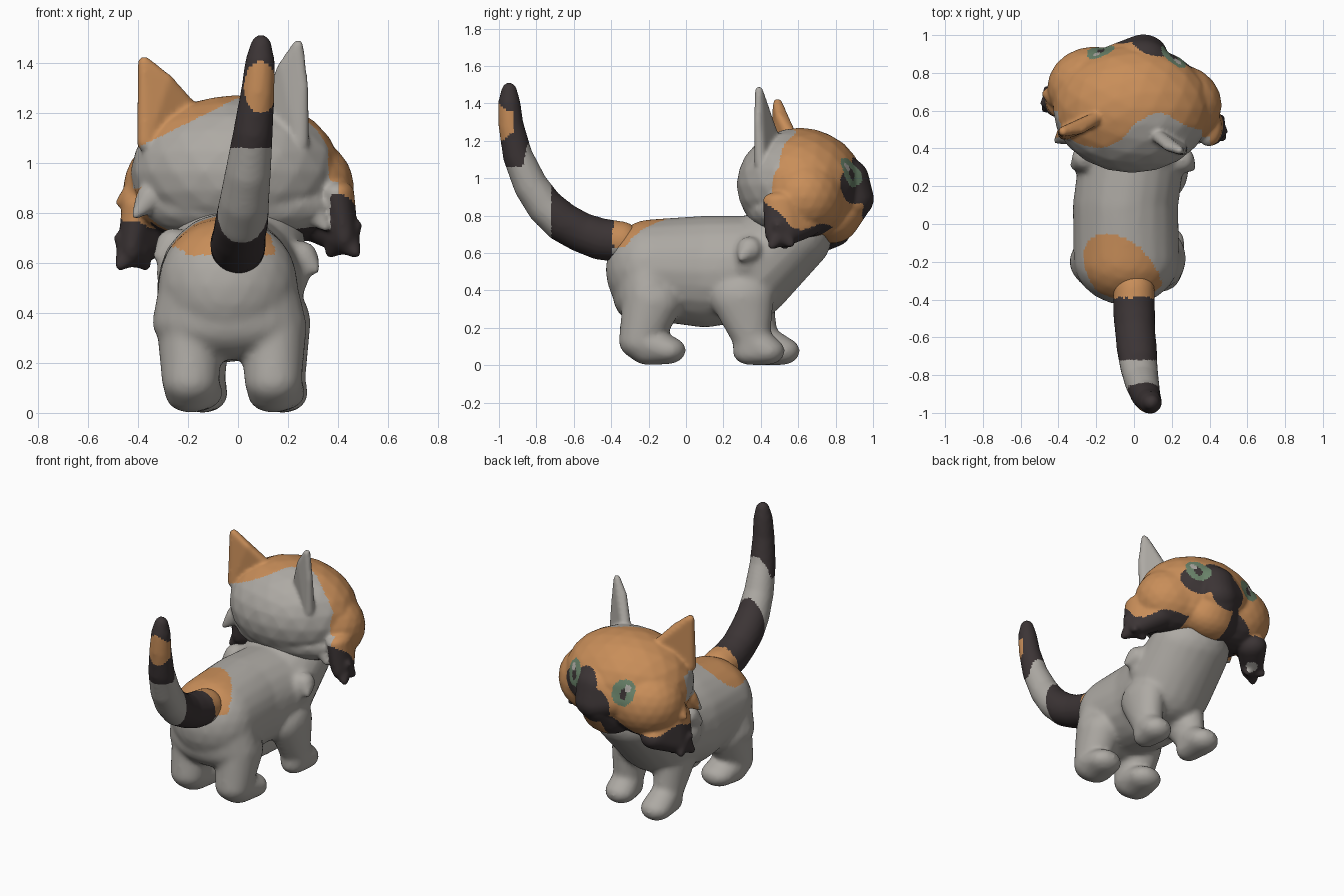
import bpy, bmesh, math
from mathutils import Vector, Matrix

cube = bpy.data.objects.get("Cube")
if cube:
    bpy.data.objects.remove(cube)


def material(name, rgb):
    m = bpy.data.materials.new(name)
    m.use_nodes = True
    m.diffuse_color = (*rgb, 1)
    m.node_tree.nodes["Principled BSDF"].inputs["Base Color"].default_value = (*rgb, 1)
    return m


MATS = [material("grey fur", (.42, .40, .37)), material("orange fur", (.58, .27, .1)),
        material("dark fur", (.045, .035, .036)), material("green eye", (.14, .22, .14))]
GREY, ORANGE, DARK, GREEN = range(4)


def ball(x, y, z, rx, ry=None, rz=None):
    """Ellipsoid given by centre and radii."""
    return Vector((x, y, z)), (rx, ry or rx, rz or ry or rx)


def hull(bm, *balls):
    """Add the skin stretched around some ellipsoids."""
    part = bmesh.new()
    for centre, radii in balls:
        bmesh.ops.create_icosphere(part, subdivisions=3, radius=1,
                                   matrix=Matrix.Translation(centre) @ Matrix.Diagonal((*radii, 1)))
    bmesh.ops.delete(part, geom=part.edges[:] + part.faces[:], context='EDGES_FACES')
    found = bmesh.ops.convex_hull(part, input=part.verts[:])
    loose = {v for v in found["geom_interior"] + found["geom_unused"] if isinstance(v, bmesh.types.BMVert)}
    bmesh.ops.delete(part, geom=list(loose), context='VERTS')
    mesh = bpy.data.meshes.new("part")
    part.to_mesh(mesh)
    part.free()
    bm.from_mesh(mesh)
    bpy.data.meshes.remove(mesh)


def chain(bm, balls):
    for a, b in zip(balls, balls[1:]):
        hull(bm, a, b)


def sculpt(name, bm, voxel, rounds, rule):
    """Fuse the parts into one soft skin and colour its faces by a rule."""
    mesh = bpy.data.meshes.new(name)
    bm.to_mesh(mesh)
    bm.free()
    ob = bpy.data.objects.new(name, mesh)
    bpy.context.collection.objects.link(ob)
    fuse = ob.modifiers.new("fuse", 'REMESH')
    fuse.mode, fuse.voxel_size = 'VOXEL', voxel
    soft = ob.modifiers.new("soften", 'SMOOTH')
    soft.factor, soft.iterations = .5, rounds
    skin = bpy.data.meshes.new_from_object(ob.evaluated_get(bpy.context.evaluated_depsgraph_get()))
    ob.modifiers.clear()
    ob.data = skin
    skin.materials.clear()
    for m in MATS:
        skin.materials.append(m)
    for f in skin.polygons:
        f.material_index = rule(f.center, f.normal)
        f.use_smooth = True


# Body: rump, belly, chest and neck
bm = bmesh.new()
chain(bm, [ball(-.04, -.19, .51, .28, .24, .27), ball(-.045, .1, .5, .28, .2, .3),
           ball(-.01, .36, .52, .28, .22, .28), ball(0, .54, .68, .27, .24, .2)])
hull(bm, ball(-.035, -.2, .36, .31, .19, .15), ball(-.04, -.2, .5, .28, .2, .15))
hull(bm, ball(-.02, .32, .56, .31, .14, .2))
# Legs and paws; the model's right forepaw steps ahead
for x in (-.19, .14):
    heel = ball(x, -.245, .13, .115, .115, .1)
    hull(bm, ball(x, -.18, .34, .135, .16, .14), heel)
    hull(bm, heel, ball(x, -.2, .07, .1, .1, .07), ball(x + .02, -.1, .08, .11, .1, .075))
for x, step in ((-.14, .08), (.18, 0)):
    ankle = ball(x, .35 + step / 2, .14, .09, .1, .09)
    hull(bm, ball(x, .3, .36, .11, .17, .14), ankle)
    hull(bm, ankle, ball(x, .34 + step / 2, .07, .08, .09, .07), ball(x, .43 + step, .075, .1, .1, .075))
# Shoulder tufts
for x, y, z in ((.315, .29, .57), (-.325, .3, .62)):
    hull(bm, ball(x * .8, y + .05, z + .05, .07), ball(x, y, z, .016))


def body_colour(c, n):
    # Orange patch slanting over the rump to the tail
    patch = ((c.x + .085 + .4 * (c.y + .2)) / .19) ** 2 + ((c.y + .27) / .22) ** 2
    return ORANGE if patch < 1 and c.z > .63 else GREY


sculpt("body", bm, .016, 8, body_colour)

# Tail sweeping back and up
bm = bmesh.new()
chain(bm, [ball(0, -.35, .66, .11), ball(0, -.46, .675, .112), ball(.005, -.56, .71, .107),
           ball(.015, -.66, .765, .107), ball(.025, -.75, .845, .1), ball(.04, -.83, .96, .092),
           ball(.06, -.9, 1.12, .08), ball(.078, -.935, 1.28, .068), ball(.088, -.945, 1.4, .06),
           ball(.092, -.945, 1.47, .042)])


def tail_colour(c, n):
    if c.z > 1.06 + .14 * max(0, n.y):
        spot = ((c.x - .09) / .066) ** 2 + ((c.z - 1.3) / .105) ** 2 < 1 and c.y < -.92
        return ORANGE if spot else DARK
    if c.y > -.39:
        return ORANGE if c.z > .63 else GREY
    return DARK if c.y > -.72 else GREY


sculpt("tail", bm, .013, 6, tail_colour)

# Head: skull, cheeks and muzzle
bm = bmesh.new()
hull(bm, ball(-.01, .61, .965, .42, .34, .305))
hull(bm, ball(-.21, .72, .9, .25, .22, .22), ball(.215, .63, .9, .25, .22, .22))
hull(bm, ball(.01, .6, .83, .42, .28, .16))
hull(bm, ball(.05, .89, .89, .13, .115, .11), ball(.05, .86, .99, .14, .12, .12),
     ball(-.1, .82, .93, .12, .13, .12))
hull(bm, ball(.03, .87, .86, .13, .115, .1), ball(.02, .78, .79, .18, .15, .14))
# Fur hanging from the cheeks, with ragged tips
for side, y, z in ((-1, .66, .69), (1, .51, .74)):
    hull(bm, ball(side * .425, y, z - .03, .055, .09, .08), ball(side * .32, y + .12, z + .02, .09, .1, .08),
         ball(side * .395, y, z + .14, .07, .1, .05))
    for dx, dy, dz in ((.475, -.02, .01), (.47, -.05, -.1), (.37, .02, -.1), (.46, .05, -.09)):
        hull(bm, ball(side * .415, y, z - .03, .07), ball(side * dx, y + dy, z + dz, .022))
hull(bm, ball(-.4, .68, .86, .07), ball(-.475, .69, .84, .016))
# Tufts on the nape
for x, z in ((-.41, .79), (.35, .74)):
    hull(bm, ball(x * .85, .48, z + .07, .06), ball(x, .44, z, .016))
# Ears
hull(bm, ball(-.37, .48, 1.08, .035), ball(-.2, .56, 1.22, .035), ball(-.375, .49, 1.4, .026),
     ball(-.28, .5, 1.33, .022))
hull(bm, ball(.25, .4, 1.08, .035), ball(.12, .47, 1.2, .035), ball(.24, .39, 1.47, .022),
     ball(.18, .41, 1.38, .024), ball(.26, .385, 1.3, .022))

EYES = ((1, Vector((.21, .9, 1.03)), .066), (-1, Vector((-.175, .94, 1.01)), .074))


def eye_colour(c):
    """Green iris with a pupil and a glint; None away from the eyes."""
    for side, eye, size in EYES:
        dx, dz = side * (c.x - eye.x), c.z - eye.z
        if c.y > .7 and math.hypot(dx / size, dz / .08) < 1:
            if math.hypot(dx - .022, dz - .03) < .02:
                return GREY
            return DARK if math.hypot(dx / .022, (dz + .008) / .035) < 1 else GREEN
    return None


def head_colour(c, n):
    eye = eye_colour(c)
    if eye is not None:
        return eye
    # Dark mask over the nose, inside and under one eye
    if c.y > .72:
        nose = math.hypot((c.x - .03) / .13, (c.z - .9) / .12) < 1
        bridge = math.hypot((c.x - .09) / .1, (c.z - 1.01) / .1) < 1
        under = math.hypot((c.x - .18) / .13, (c.z - .965) / .1) < 1
        if nose or bridge or under:
            return DARK
    # Ears and crown
    if c.z > 1.27 and c.y < .56:
        return ORANGE if c.x < 0 else GREY
    if c.x < .02 and c.z > 1.06 + .5 * (c.x + .4):
        return ORANGE
    # Grey fleck, then dark lower cheeks, rising to the mouth on one side
    if (c - Vector((-.36, .73, .6))).length < .04:
        return GREY
    ragged = .015 * math.sin(c.y * 28)
    jaw = .75 + max(0, .5 * (c.x + .23)) + .3 * max(0, -c.x - .35)
    if c.x < -.03 and c.y > .52 and c.z < jaw + ragged:
        return DARK
    rise = max(0, .56 - c.y) if c.x > .37 else 0
    if c.x > .2 and c.y > .4 and c.z < .74 + rise + ragged:
        return DARK
    # Grey nape
    edge = .5 + .09 * math.exp(-((c.x - .13) / .12) ** 2)
    if c.x > .36:
        edge = .46
    if c.x > .4:
        edge = .4
    if c.x < -.36:
        edge = .6 if c.z > .9 else .46
    return GREY if c.y < edge else ORANGE


sculpt("head", bm, .011, 6, head_colour)
